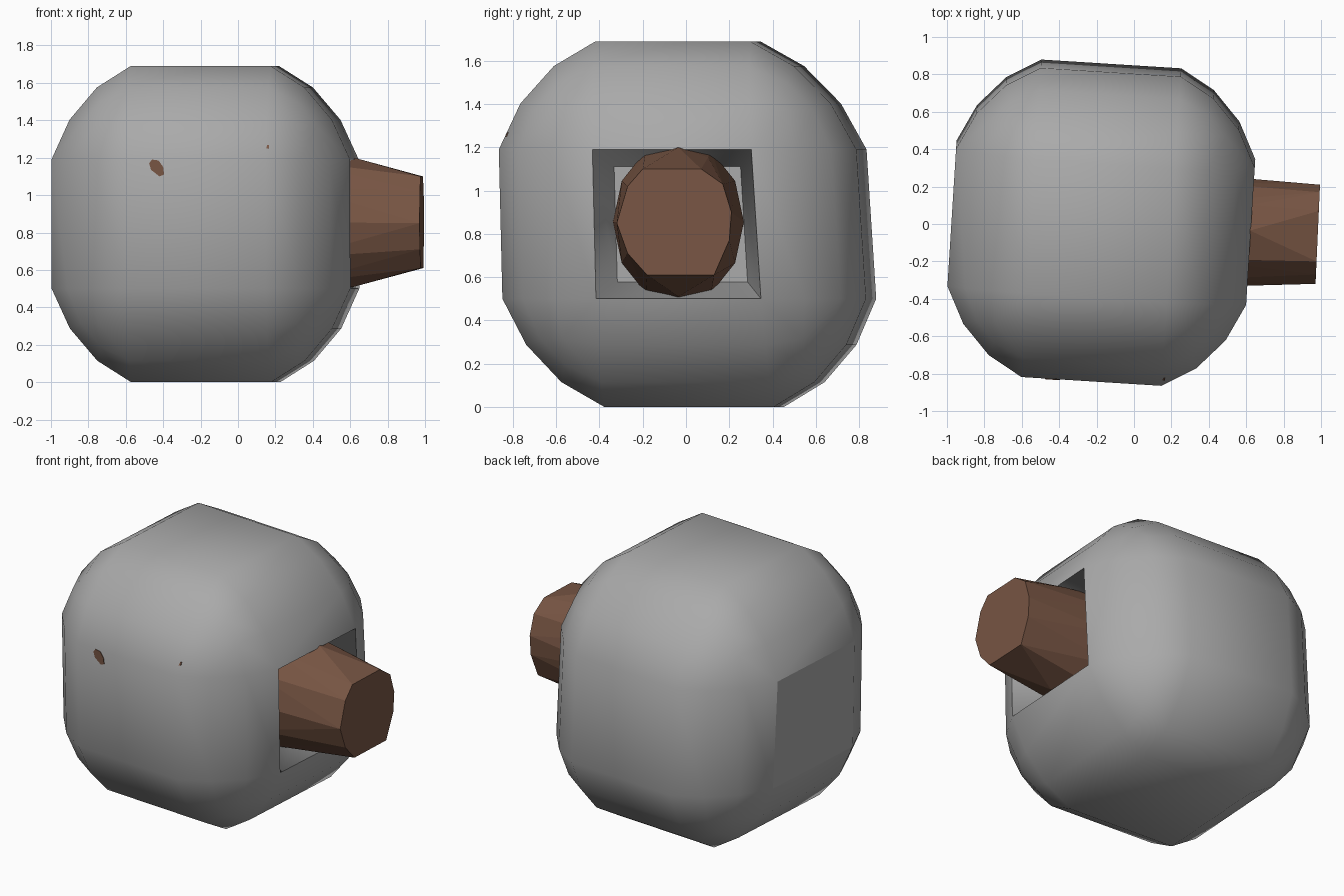
import bpy, bmesh, math
from mathutils import Matrix, Vector

if "Cube" in bpy.data.objects:
    bpy.data.objects.remove(bpy.data.objects["Cube"])


def material(name, rgb):
    m = bpy.data.materials.new(name)
    m.diffuse_color = (*rgb, 1)
    m.use_nodes = True
    m.node_tree.nodes["Principled BSDF"].inputs["Base Color"].default_value = m.diffuse_color
    return m


def finish(bm, name, mat):
    me = bpy.data.meshes.new(name)
    bm.to_mesh(me)
    bm.free()
    me.materials.append(mat)
    ob = bpy.data.objects.new(name, me)
    bpy.context.collection.objects.link(ob)
    return ob


stone = material("stone grey", (0.40, 0.40, 0.40))
wood = material("wood brown", (0.19, 0.093, 0.058))

# stone head: bevelled cube, stretched so flats and rounds match per axis
OFFSET, FLAT, HALF = 0.55, (0.375, 0.375, 0.345), (0.80, 0.835, 0.845)
bm = bmesh.new()
bmesh.ops.create_cube(bm, size=2)
bmesh.ops.bevel(bm, geom=bm.edges[:], offset=OFFSET, segments=3,
                profile=0.37, affect='EDGES')
for v in bm.verts:
    for i in range(3):
        t = (abs(v.co[i]) - (1 - OFFSET)) / OFFSET
        size = FLAT[i] + t * (HALF[i] - FLAT[i])
        v.co[i] = math.copysign(size, v.co[i])
for f in bm.faces:
    f.smooth = True
socket = max(bm.faces, key=lambda f: f.calc_center_median().x)
back = min(bm.faces, key=lambda f: f.calc_center_median().x)
sharp = list(socket.edges) + list(back.edges)

# funnel shaped socket in the right side
bmesh.ops.inset_individual(bm, faces=[socket], thickness=0.11, depth=0)
for v in socket.verts:
    v.co.x -= 0.35
sharp += list(socket.edges)
for e in sharp:
    e.smooth = False
for e in bm.edges:
    if e.verts[0].co.x < 0.8 - 0.3 and e.verts[1].co.x > 0.79 and e.verts[0] in socket.verts:
        e.smooth = False

# slight lean and turn of the head
turn = Matrix.Rotation(math.radians(-3.6), 3, 'Z')
for v in bm.verts:
    s = max(-1, min(1, v.co.y / 0.37))
    v.co.y -= v.co.z * (0.0445 + 0.0205 * s)
    v.co = turn @ v.co + Vector((-0.175, 0, 0.845))
finish(bm, "stone_head", stone)

# wooden handle: tapered faceted peg
end = [(-0.20, 1.10), (0.07, 1.10), (0.17, 1.03), (0.21, 0.90), (0.20, 0.77),
       (0.13, 0.61), (-0.18, 0.61), (-0.27, 0.71), (-0.32, 0.85), (-0.27, 1.02)]
bm = bmesh.new()
for y, z in end:
    bm.verts.new((0.985 + 0.045 * y, y, z))
for i in range(12):
    a = math.tau * i / 12
    for x, k in ((0.62, 1.0), (0.32, 1.1)):
        bm.verts.new((x, -0.035 + 0.275 * k * math.sin(a),
                      0.855 + 0.345 * k * math.cos(a)))
bmesh.ops.convex_hull(bm, input=bm.verts[:])
bmesh.ops.dissolve_limit(bm, angle_limit=0.03, verts=bm.verts[:], edges=bm.edges[:])
bmesh.ops.recalc_face_normals(bm, faces=bm.faces[:])
finish(bm, "handle", wood)

# small wood spots showing through the front of the head
spots = {
    "round_spot": [(-0.475, 1.17), (-0.465, 1.135), (-0.42, 1.10), (-0.395, 1.11),
                   (-0.40, 1.15), (-0.425, 1.185), (-0.46, 1.19)],
    "thin_spot": [(0.01, 1.242), (0.165, 1.25), (0.165, 1.268), (0.12, 1.265)],
}
for name, pts in spots.items():
    bm = bmesh.new()
    for x, z in pts:
        y = -0.835 - 0.063 * (x + 0.175) - 0.024 * (z - 0.845)
        y += 0.6 * max(0, z - 1.19)
        for d in (-0.006, 0.003):
            bm.verts.new((x, y + d, z))
    bmesh.ops.convex_hull(bm, input=bm.verts[:])
    finish(bm, name, wood)
